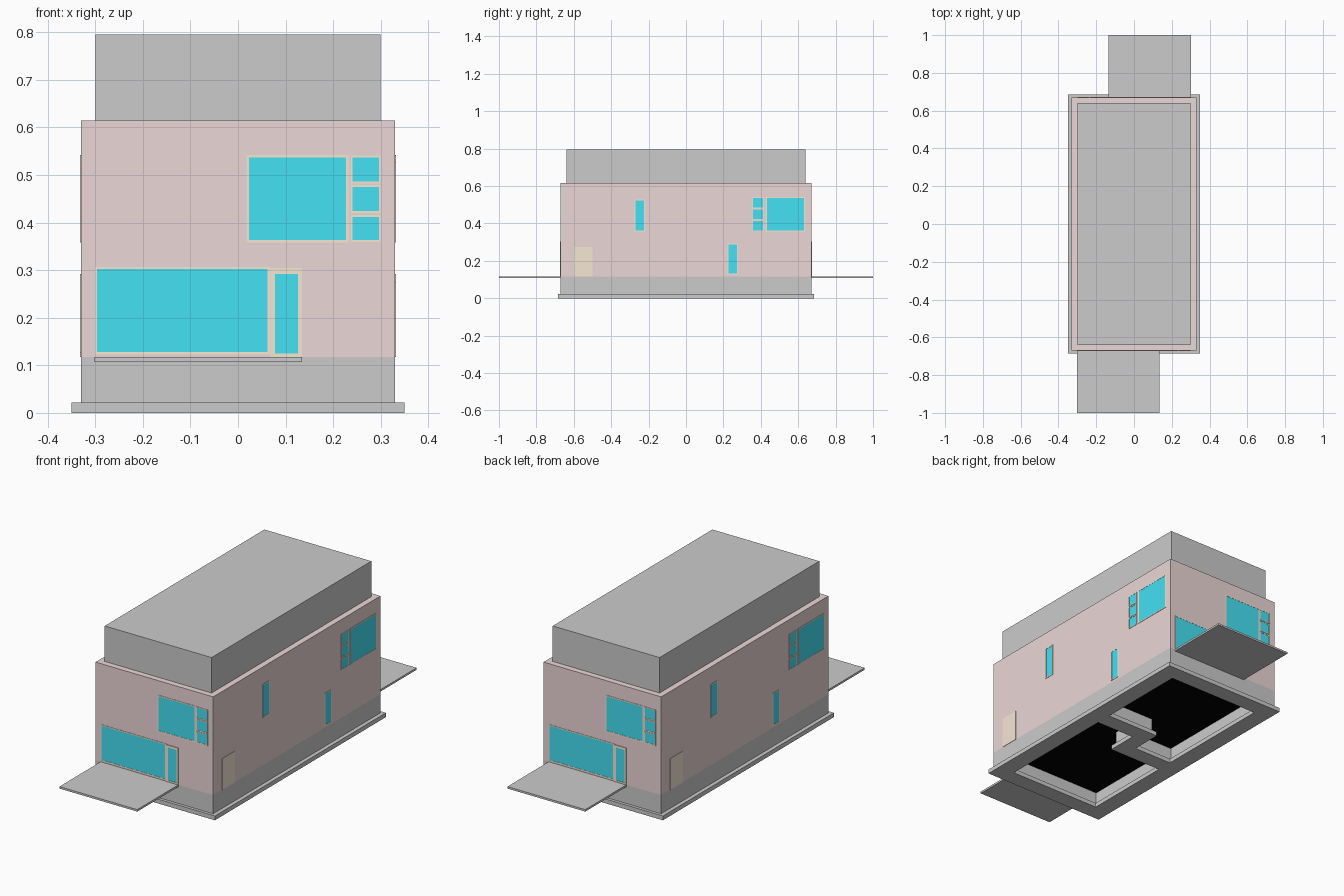
import bpy, bmesh
from math import pi
from mathutils import Matrix

if "Cube" in bpy.data.objects:
    bpy.data.objects.remove(bpy.data.objects["Cube"])


def material(name, rgb):
    m = bpy.data.materials.new(name)
    m.diffuse_color = (*rgb, 1)
    m.use_nodes = True
    m.node_tree.nodes["Principled BSDF"].inputs["Base Color"].default_value = m.diffuse_color
    return m


BRICK = material("brick", (0.84, 0.68, 0.68))
GLASS = material("glass", (0.06, 0.75, 0.90))
TRIM = material("trim", (0.92, 0.81, 0.65))
BLACK = material("dark_floor", (0.0, 0.0, 0.0))


def rect(u0, u1, v0, v1):
    return [(u0, v0), (u1, v0), (u1, v1), (u0, v1)]


def plate(name, outlines, w0, w1, mat=None, frame=Matrix()):
    """Flat outline (with optional holes) extruded from w0 to w1."""
    cu = bpy.data.curves.new(name, 'CURVE')
    cu.dimensions = '2D'
    cu.fill_mode = 'BOTH'
    cu.extrude = (w1 - w0) / 2
    for pts in outlines:
        s = cu.splines.new('POLY')
        s.points.add(len(pts) - 1)
        for p, (u, v) in zip(s.points, pts):
            p.co = (u, v, 0, 1)
        s.use_cyclic_u = True
    tmp = bpy.data.objects.new(name + "_outline", cu)
    bpy.context.collection.objects.link(tmp)
    dg = bpy.context.evaluated_depsgraph_get()
    me = bpy.data.meshes.new_from_object(tmp.evaluated_get(dg))
    bpy.data.objects.remove(tmp)
    bm = bmesh.new()
    bm.from_mesh(me)
    bmesh.ops.remove_doubles(bm, verts=bm.verts, dist=1e-5)
    bm.transform(frame @ Matrix.Translation((0, 0, (w0 + w1) / 2)))
    bmesh.ops.recalc_face_normals(bm, faces=bm.faces)
    for f in bm.faces:
        f.smooth = False
    bm.to_mesh(me)
    bm.free()
    me.name = name
    me.materials.clear()
    if mat:
        me.materials.append(mat)
    ob = bpy.data.objects.new(name, me)
    bpy.context.collection.objects.link(ob)
    return ob


def box_outline(x, y):
    return rect(-x, x, -y, y)


def two_rooms(x, y, h, c=0.08):
    """Two interlocking L-shaped rooms split by a stepped party wall."""
    a = [(-x, -y), (x, -y), (x, c - h), (h, c - h), (h, -c - h), (-x, -c - h)]
    return [a, [(-u, -v) for u, v in a]]


# Base: footing, foundation walls, ground floor
plate("footing", [box_outline(0.35, 0.685)] + two_rooms(0.26, 0.60, 0.042), 0, 0.022)
plate("foundation_wall", [box_outline(0.33, 0.67)] + two_rooms(0.28, 0.62, 0.025), 0.022, 0.117)
plate("ground_floor", [box_outline(0.29, 0.63)], 0.095, 0.116, BLACK)

# Brick skin around the taller inner block
plate("brick_wall", [box_outline(0.33, 0.67), box_outline(0.30, 0.64)], 0.117, 0.615, BRICK)
plate("inner_block", [box_outline(0.30, 0.64)], 0.117, 0.795)


def window(name, frame, u0, u1, v0, v1, border=0.005):
    """Glass rectangle u0..u1, v0..v1 with a thin frame round it."""
    glass = rect(u0, u1, v0, v1)
    b = border
    plate(name + "_frame", [rect(u0 - b, u1 + b, v0 - b, v1 + b), glass], -0.02, 0.002, TRIM, frame)
    plate(name + "_glass", [glass], -0.02, 0.001, GLASS, frame)


def window_stack(name, frame, u0, u1):
    for i, (v0, v1) in enumerate([(0.363, 0.412), (0.424, 0.475), (0.486, 0.537)]):
        window(f"{name}_{i}", frame, u0, u1, v0, v1, 0.004)


# Wall frames: u along the wall, v up, w outward
END = Matrix(((1, 0, 0, 0), (0, 0, -1, -0.67), (0, 1, 0, 0), (0, 0, 0, 1)))
SIDE = Matrix(((0, 0, 1, 0.33), (1, 0, 0, 0), (0, 1, 0, 0), (0, 0, 0, 1)))

# The two homes are half-turn copies of each other
for tag, angle in (("front", 0), ("back", pi)):
    turn = Matrix.Rotation(angle, 4, 'Z')
    end, side = turn @ END, turn @ SIDE

    # End wall: deck, living window, glazed door, upper windows
    plate(tag + "_deck", [rect(-0.302, 0.135, -1.0, -0.67)], 0.107, 0.117, None, turn)
    window(tag + "_living_window", end, -0.296, 0.062, 0.128, 0.302)
    door_glass = rect(0.078, 0.126, 0.125, 0.292)
    plate(tag + "_door_frame", [rect(0.068, 0.135, 0.117, 0.304), door_glass], -0.02, 0.003, TRIM, end)
    plate(tag + "_door_glass", [door_glass], -0.02, 0.001, GLASS, end)
    window(tag + "_upper_window", end, 0.023, 0.227, 0.363, 0.537)
    window_stack(tag + "_upper_small", end, 0.241, 0.296)

    # Long wall: side door, slim windows, corner windows
    plate(tag + "_side_door", [rect(-0.60, -0.50, 0.117, 0.275)], -0.02, 0.002, TRIM, side)
    window(tag + "_stair_window", side, -0.27, -0.225, 0.363, 0.522)
    window(tag + "_slim_window", side, 0.226, 0.272, 0.132, 0.287)
    window(tag + "_corner_window", side, 0.432, 0.632, 0.363, 0.537)
    window_stack(tag + "_corner_small", side, 0.359, 0.411)
